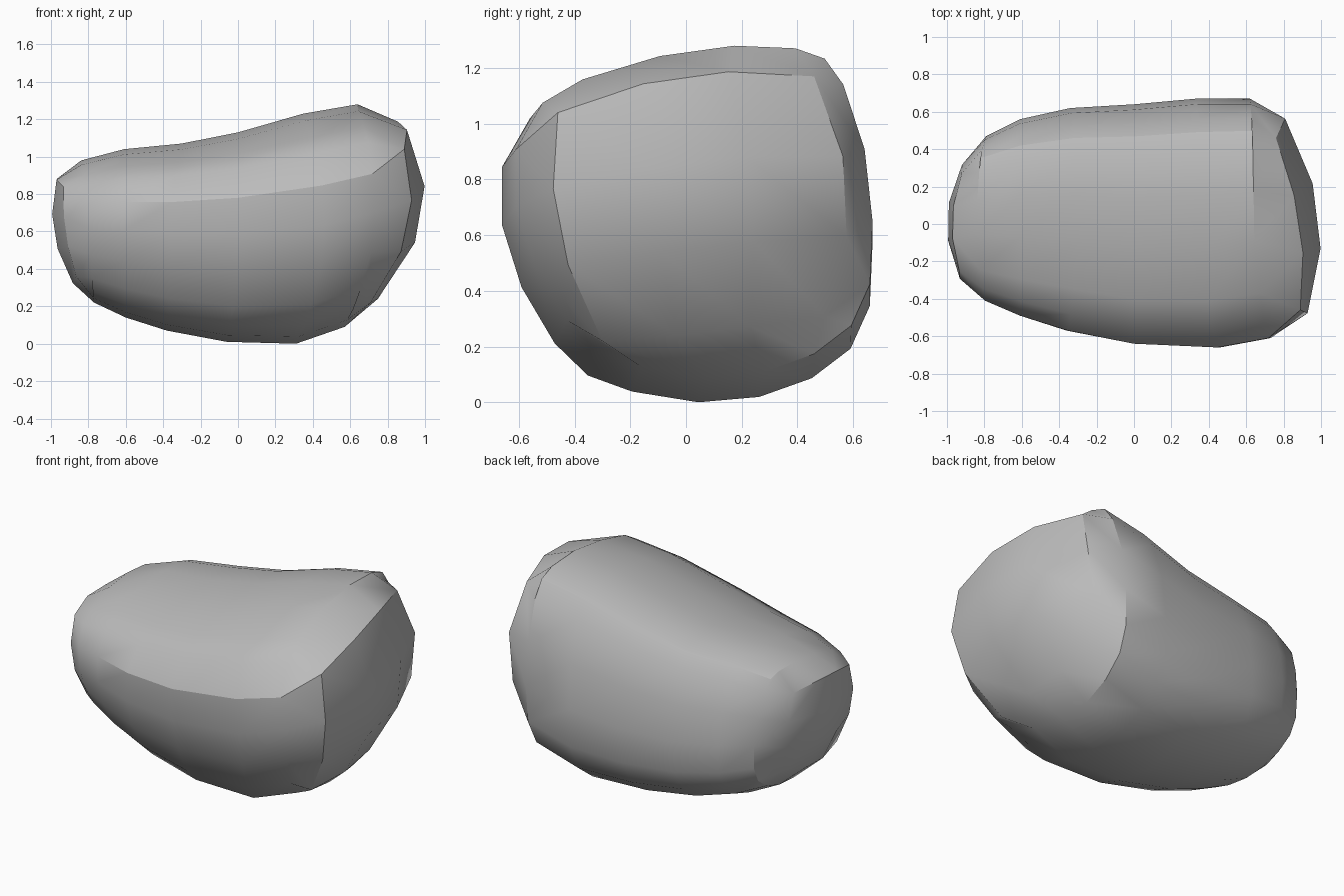
import bpy
import bmesh
import math

cube = bpy.data.objects.get("Cube")
if cube:
    bpy.data.objects.remove(cube, do_unlink=True)

N = 5  # segments along each side of the rounded block

# Cross-section outline (y, z): top, back, bottom and front sides
outline = [(-.57, 1.06), (-.42, 1.15), (-.13, 1.24), (.15, 1.28), (.38, 1.27),
           (.49, 1.23), (.56, 1.13), (.64, .88), (.67, .6), (.66, .36),
           (.59, .2), (.45, .09), (.26, .02), (.04, 0), (-.2, .04),
           (-.36, .1), (-.48, .22), (-.6, .43), (-.67, .66), (-.67, .88)]

# Rings along the body: x at top, bottom, front, back; then z top, z bottom, y front, y back
rings = [(-.84, -.77, -.79, -.79, .98, .22, -.41, .47),
         (-.61, -.6, -.61, -.61, 1.04, .14, -.49, .56),
         (-.3, -.38, -.36, -.34, 1.07, .07, -.57, .62),
         (0, -.06, 0, 0, 1.13, .01, -.64, .64),
         (.35, .31, .46, .33, 1.23, 0, -.66, .67),
         (.64, .57, .73, .62, 1.28, .09, -.61, .67)]


def ring_points(ring):
    """Scale the outline to the ring's extents and bend it along x."""
    xt, xb, xf, xk, zt, zb, yf, yk = ring
    points = []
    for y, z in outline:
        u, v = y / .67, z / .64 - 1
        side = xk if u > 0 else xf
        cap = xt if v > 0 else xb
        x = (u * u * side + v * v * cap) / (u * u + v * v)
        points.append((x, (yf + yk) / 2 + u * (yk - yf) / 2,
                       (zt + zb) / 2 + v * (zt - zb) / 2))
    return points


def end_points(corners, swell, depth):
    """Inner grid of an end: blend four corners, swell the sides, then dome in x."""
    tl, tr, br, bl = corners
    top, back, bottom, front = swell
    points = {}
    for c in range(1, N):
        for r in range(1, N):
            s, t = (c - 1) / (N - 2), (r - 1) / (N - 2)
            y, z = [(tl[k] * (1 - s) + tr[k] * s) * (1 - t)
                    + (bl[k] * (1 - s) + br[k] * s) * t for k in (0, 1)]
            bow_s, bow_t = 4.5 * s * (1 - s), 4.5 * t * (1 - t)
            y += bow_t * (back * s - front * (1 - s))
            z += bow_s * (top * (1 - t) - bottom * t)
            points[c, r] = (depth(y, z), y, z)
    return points


bm = bmesh.new()
loops = [[bm.verts.new(p) for p in ring_points(ring)] for ring in rings]

# Body sides
for a, b in zip(loops, loops[1:]):
    for i in range(len(a)):
        j = (i + 1) % len(a)
        bm.faces.new((a[i], a[j], b[j], b[i]))

# Order in which a ring runs around the border of an end grid
border = ([(c, 0) for c in range(N)] + [(N, r) for r in range(N)]
          + [(c, N) for c in range(N, 0, -1)] + [(0, r) for r in range(N, 0, -1)])


def close_end(loop, points):
    grid = dict(zip(border, loop))
    grid.update({key: bm.verts.new(p) for key, p in points.items()})
    for c in range(N):
        for r in range(N):
            bm.faces.new((grid[c, r], grid[c + 1, r], grid[c + 1, r + 1], grid[c, r + 1]))


# Broad flat end and small rounded end
close_end(loops[-1], end_points(
    [(-.46, 1.04), (.46, 1.17), (.5, .31), (-.3, .22)], (.06, .09, .01, .07),
    lambda y, z: 1 - .8 * (z - .8) ** 2 - .45 * (y + .08) ** 2))
close_end(loops[0], end_points(
    [(-.25, .84), (.27, .86), (.26, .37), (-.23, .36)], (.03, .05, .04, .05),
    lambda y, z: -1 + .8 * y ** 2 + .8 * (z - .7) ** 2))

bmesh.ops.recalc_face_normals(bm, faces=bm.faces)
mesh = bpy.data.meshes.new("boulder")
bm.to_mesh(mesh)
bm.free()

boulder = bpy.data.objects.new("boulder", mesh)
bpy.context.collection.objects.link(boulder)

# Stone colour
stone = bpy.data.materials.new("grey stone")
stone.use_nodes = True
grey = (.5, .5, .5, 1)
stone.diffuse_color = grey
stone.node_tree.nodes["Principled BSDF"].inputs["Base Color"].default_value = grey
mesh.materials.append(stone)

# Smooth sides with a crisp rim on the flat end
bpy.ops.object.select_all(action='DESELECT')
boulder.select_set(True)
bpy.context.view_layer.objects.active = boulder
bpy.ops.object.shade_smooth_by_angle(angle=math.radians(30))
